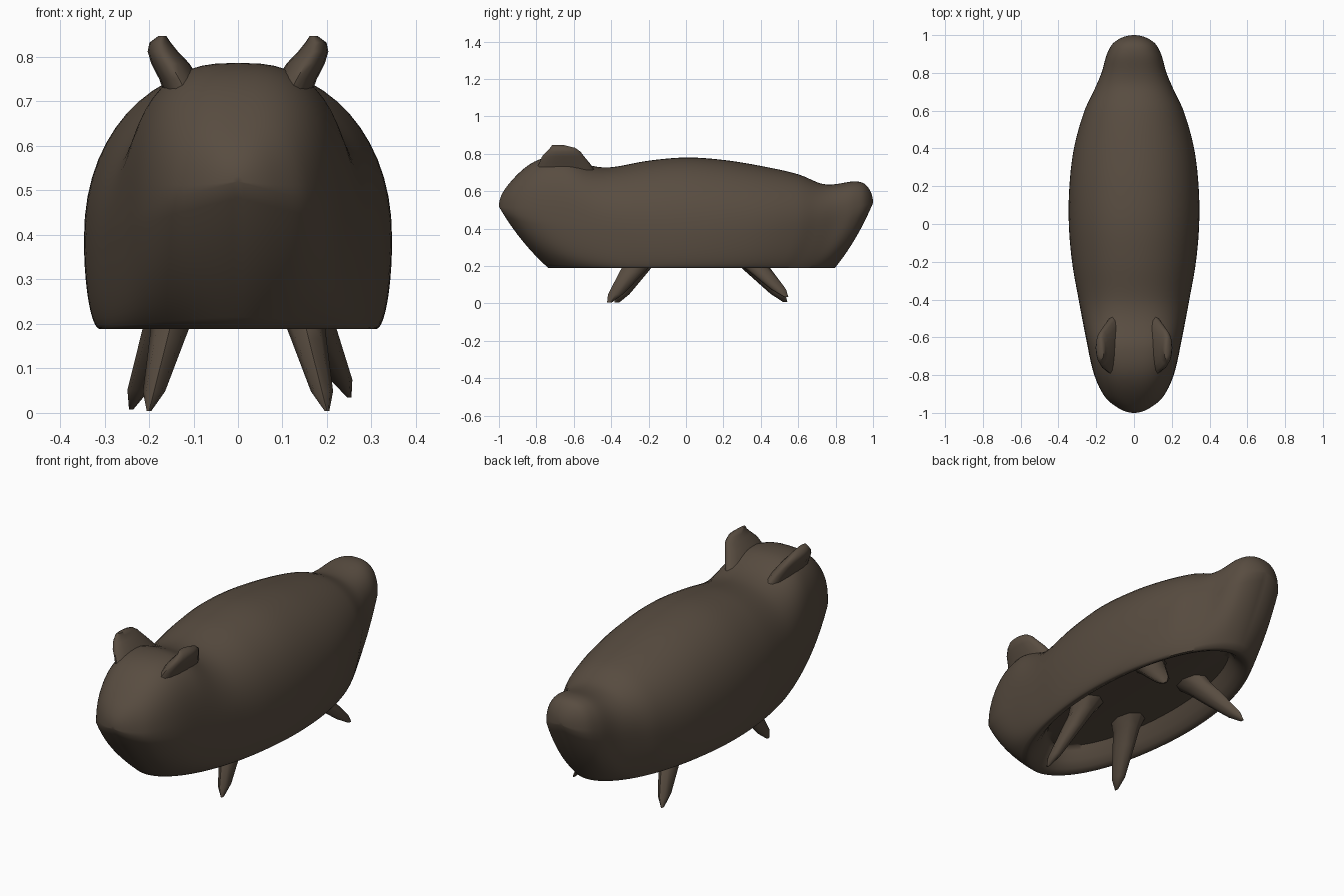
import bpy, bmesh, math
from mathutils import Vector

cube = bpy.data.objects.get("Cube")
if cube:
    bpy.data.objects.remove(cube, do_unlink=True)

fur = bpy.data.materials.new("brown_fur")
fur.use_nodes = True
colour = (0.098, 0.073, 0.052, 1)
fur.diffuse_color = colour
fur.node_tree.nodes["Principled BSDF"].inputs["Base Color"].default_value = colour


def curve(keys, t):
    """Smooth curve through (y, value) keys, eased so both ends round off."""
    pts = [(math.acos(-a), b) for a, b in keys]
    last = len(pts) - 1
    i = 0
    while i < last - 1 and t > pts[i + 1][0]:
        i += 1

    def slope(k):
        a, b = pts[max(k - 1, 0)], pts[min(k + 1, last)]
        return (b[1] - a[1]) / (b[0] - a[0])

    (t0, v0), (t1, v1) = pts[i], pts[i + 1]
    h = t1 - t0
    s = (t - t0) / h
    return (v0 * (1 + 2 * s) * (1 - s) ** 2 + v1 * s * s * (3 - 2 * s)
            + h * s * (1 - s) * (slope(i) * (1 - s) - slope(i + 1) * s))


def loft(name, rings, caps=True):
    """Skin a list of equal-length point rings."""
    bm = bmesh.new()
    loops = [[bm.verts.new(p) for p in ring] for ring in rings]
    n = len(loops[0])
    for a, b in zip(loops, loops[1:]):
        for i in range(n):
            j = (i + 1) % n
            bm.faces.new((a[i], a[j], b[j], b[i]))
    if caps:
        bm.faces.new(loops[0][::-1])
        bm.faces.new(loops[-1])
    bmesh.ops.remove_doubles(bm, verts=bm.verts, dist=0.0003)
    bmesh.ops.recalc_face_normals(bm, faces=bm.faces)
    mesh = bpy.data.meshes.new(name)
    bm.to_mesh(mesh)
    bm.free()
    mesh.materials.append(fur)
    obj = bpy.data.objects.new(name, mesh)
    bpy.context.collection.objects.link(obj)
    bpy.ops.object.select_all(action='DESELECT')
    obj.select_set(True)
    bpy.context.view_layer.objects.active = obj
    bpy.ops.object.shade_smooth_by_angle(angle=math.radians(60))


def oval(centre, rx, ry, sides):
    c = Vector(centre)
    return [c + Vector((rx * math.cos(a), ry * math.sin(a), 0))
            for a in (math.tau * k / sides for k in range(sides))]


# Body: half width, back line, widest height and top roundness along y
width = [(-1, 0), (-.97, .09), (-.92, .15), (-.8, .21), (-.6, .255), (-.4, .293), (-.2, .328),
         (0, .345), (.2, .342), (.4, .318), (.6, .262), (.7, .215), (.8, .172), (.9, .143),
         (.96, .107), (1, 0)]
back = [(-1, .52), (-.95, .635), (-.8, .763), (-.65, .785), (-.5, .735), (-.4, .728), (-.2, .763),
        (0, .78), (.2, .767), (.4, .735), (.6, .69), (.74, .637), (.9, .652), (.96, .635), (1, .54)]
middle = [(-1, .52), (-.6, .43), (0, .39), (.6, .43), (1, .54)]
roundness = [(-1, .92), (-.65, .72), (-.4, .9), (0, .93), (.6, .93), (.88, .8), (1, .92)]
RIM_Z, RIM_MID, RIM_HALF, RIM_WIDTH = 0.188, 0.03, 0.765, 0.31


def section(t):
    w, top, mid, power = (curve(k, t) for k in (width, back, middle, roundness))
    y = -math.cos(t)
    rim_y, rim_w = RIM_HALF * y, RIM_WIDTH * math.sin(t)
    half = []
    # Back, from the spine down to the widest line
    for k in range(15):
        c, s = math.sin(math.pi / 2 * k / 14), math.cos(math.pi / 2 * k / 14)
        half.append((w * c ** power, y, mid + (top - mid) * max(s, 0) ** power))
    # Skirt, from the widest line to the rim; straighter at chin and rump
    bulge = 0.2 + 0.8 * math.sin(t) ** 2
    for k in range(1, 11):
        f = k / 10
        a = math.pi / 2 * f
        across = f + (1 - math.cos(a) - f) * bulge
        down = f + (math.sin(a) - f) * bulge
        half.append((w + (rim_w - w) * across, y + (RIM_MID + rim_y - y) * across,
                     mid + (RIM_Z - mid) * down))
    # Rolled lip and recessed belly
    for sx, sy, rise in ((.96, .97, 0), (.9, .93, .01), (.83, .88, .04), (.77, .84, .08),
                         (.74, .82, .1), (.5, .82, .1), (.25, .82, .095), (0, .82, .09)):
        half.append((rim_w * sx, RIM_MID + rim_y * sy, RIM_Z + rise))
    half[0] = (0, y, top)
    return half + [(-x, v, z) for x, v, z in half[-2:0:-1]]


STEPS = 96
loft("body", [section(math.pi * k / STEPS) for k in range(STEPS + 1)], caps=False)

# Ears, leaning outwards and highest towards the front
for side, label in ((1, "left"), (-1, "right")):
    ear = [(.1, -.645, .69, .055, .17), (.132, -.65, .75, .045, .135),
           (.152, -.657, .785, .043, .113), (.169, -.655, .812, .034, .09),
           (.175, -.66, .832, .024, .066), (.17, -.685, .847, .009, .03)]
    loft(label + "_ear", [oval((side * x, y, z), rx, ry, 16) for x, y, z, rx, ry in ear])

# Legs: tapering, splayed, with pointed feet
legs = {"front_left_leg": ((.125, -.19, .3), (.2, -.41, .004)),
        "front_right_leg": ((-.125, -.19, .3), (-.2, -.37, .004)),
        "back_left_leg": ((.13, .27, .3), (.25, .535, .035)),
        "back_right_leg": ((-.13, .27, .3), (-.24, .53, .008))}
for name, (hip, toe) in legs.items():
    hip, toe = Vector(hip), Vector(toe)
    taper = ((0, .075, .1), (.2, .05, .08), (.45, .04, .067), (.85, .025, .04), (1, .005, .012))
    loft(name, [oval(hip.lerp(toe, t), rx, ry, 8) for t, rx, ry in taper])
